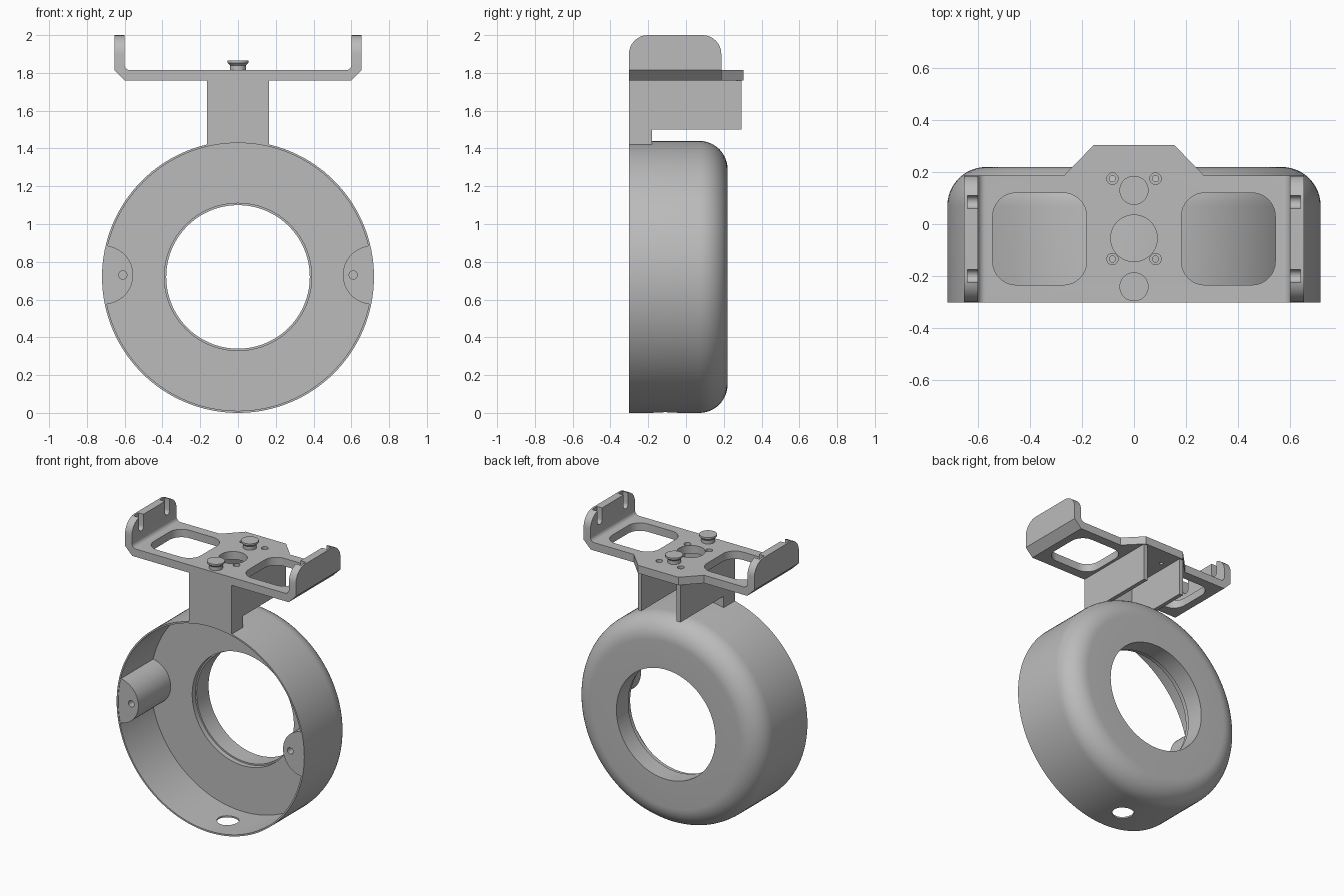
import bpy, bmesh, math
from mathutils import Matrix, Vector

if "Cube" in bpy.data.objects:
    bpy.data.objects.remove(bpy.data.objects["Cube"])

grey = bpy.data.materials.new("plain grey")
grey.use_nodes = True
GREY = (0.5, 0.5, 0.5, 1)
grey.diffuse_color = GREY
grey.node_tree.nodes["Principled BSDF"].inputs["Base Color"].default_value = GREY

RING_Z, RING_R = 0.72, 0.72
FRONT = -0.302


def finish(name, bm):
    bmesh.ops.recalc_face_normals(bm, faces=bm.faces)
    mesh = bpy.data.meshes.new(name)
    bm.to_mesh(mesh)
    bm.free()
    mesh.materials.append(grey)
    ob = bpy.data.objects.new(name, mesh)
    bpy.context.collection.objects.link(ob)
    return ob


def prism(name, points, axis, a, b):
    """Extrude a 2D outline along an axis from a to b."""
    place = {"x": lambda u, v: (a, u, v), "y": lambda u, v: (u, a, v),
             "z": lambda u, v: (u, v, a)}[axis]
    bm = bmesh.new()
    face = bm.faces.new([bm.verts.new(place(u, v)) for u, v in points])
    out = bmesh.ops.extrude_face_region(bm, geom=[face])
    step = Vector([(b - a) * (axis == k) for k in "xyz"])
    bmesh.ops.translate(bm, vec=step, verts=[g for g in out["geom"] if isinstance(g, bmesh.types.BMVert)])
    return finish(name, bm)


def arc(cx, cy, r, start, end, n):
    angles = [math.radians(start + (end - start) * i / n) for i in range(n + 1)]
    return [(cx + r * math.cos(t), cy + r * math.sin(t)) for t in angles]


def circle(cx, cy, r, n=48):
    return arc(cx, cy, r, 0, 360, n)[:-1]


def rounded(x0, x1, y0, y1, r):
    return (arc(x1 - r, y1 - r, r, 0, 90, 8) + arc(x0 + r, y1 - r, r, 90, 180, 8)
            + arc(x0 + r, y0 + r, r, 180, 270, 8) + arc(x1 - r, y0 + r, r, 270, 360, 8))


def lathe(name, profile, axis, centre, n):
    """Turn a closed or open (radius, height) outline around an axis."""
    bm = bmesh.new()
    verts = [bm.verts.new((r, 0, h)) for r, h in profile]
    edges = [bm.edges.new((verts[i - 1], v)) for i, v in enumerate(verts)]
    bmesh.ops.spin(bm, geom=verts + edges, cent=(0, 0, 0), axis=(0, 0, 1),
                   angle=math.tau, steps=n, use_merge=True)
    bmesh.ops.remove_doubles(bm, verts=bm.verts, dist=1e-5)
    if axis == "y":
        bm.transform(Matrix.Rotation(-math.pi / 2, 4, "X"))
    bm.transform(Matrix.Translation(centre))
    return finish(name, bm)


def combine(ob, other, how="DIFFERENCE"):
    mod = ob.modifiers.new("shape", "BOOLEAN")
    mod.operation, mod.object, mod.solver = how, other, "EXACT"
    bpy.context.view_layer.update()
    mesh = bpy.data.meshes.new_from_object(ob.evaluated_get(bpy.context.evaluated_depsgraph_get()))
    ob.modifiers.clear()
    ob.data = mesh
    bpy.data.objects.remove(other)


def smooth(ob):
    bpy.ops.object.select_all(action="DESELECT")
    ob.select_set(True)
    bpy.context.view_layer.objects.active = ob
    bpy.ops.object.shade_smooth_by_angle(angle=math.radians(30))


# Ring housing: thin wall open at the front, thick rounded back
outline = [(0.38, 0.22), (0.38, 0.09), (0.39, 0.09), (0.39, 0.055), (0.709, 0.055),
           (0.709, FRONT), (RING_R, FRONT)] + arc(RING_R - 0.15, 0.07, 0.15, 0, 90, 12)
housing = lathe("ring_housing", outline, "y", (0, 0, RING_Z), 128)
combine(housing, prism("drain_cutter", circle(0, -0.11, 0.07), "z", -0.1, 0.1))
smooth(housing)

# Screw bosses on the inside wall
for side, name in ((1, "left"), (-1, "right")):
    boss = prism(name + "_screw_boss", circle(side * 0.71, 0.73, 0.155), "y", FRONT + 0.003, 0.06)
    combine(boss, prism("trim", circle(0, RING_Z, 0.712, 128), "y", -0.5, 0.3), "INTERSECT")
    combine(boss, prism("bore", circle(side * 0.61, 0.73, 0.022, 24), "y", -0.5, -0.05))
    smooth(boss)

# Neck: front block that meets the ring, and two side fins behind it
neck = prism("neck_block", [(-0.163, 1.40), (0.163, 1.40), (0.163, 1.765), (-0.163, 1.765)],
             "y", FRONT, -0.18)
combine(neck, prism("trim", circle(0, RING_Z, 0.714, 128), "y", -0.5, 0.3))
for side, name in ((1, "left"), (-1, "right")):
    prism(name + "_neck_fin", [(-0.19, 1.50), (0.295, 1.50), (0.295, 1.765), (-0.19, 1.765)],
          "x", side * 0.135, side * 0.163)

# Tray: U-shaped section with chamfered lower corners and filleted inside corners
half = ([(0.60, 1.76), (0.655, 1.815), (0.655, 2.0), (0.602, 2.0)]
        + arc(0.572, 1.845, 0.03, 0, -90, 6))
section = half + [(-x, z) for x, z in reversed(half)]
tray = prism("tray", section, "y", FRONT, 0.187)
bm = bmesh.new()
bm.from_mesh(tray.data)
corners = [e for e in bm.edges if all(v.co.z > 1.99 for v in e.verts)
           and abs(e.verts[0].co.y - e.verts[1].co.y) < 0.01
           and abs(e.verts[0].co.x - e.verts[1].co.x) < 0.1]
bmesh.ops.bevel(bm, geom=corners, offset=0.1, segments=8, profile=0.5, affect="EDGES")
bm.to_mesh(tray.data)
bm.free()
tongue = [(-0.27, 0.1), (0.27, 0.1), (0.27, 0.187), (0.155, 0.305), (-0.155, 0.305), (-0.27, 0.187)]
combine(tray, prism("tongue", tongue, "z", 1.76, 1.815), "UNION")

# Tray openings: windows, centre hole, screw holes and slots inside the end walls
combine(tray, prism("hole", circle(0, -0.055, 0.09), "z", 1.7, 1.9))
for side in (-1, 1):
    combine(tray, prism("window", rounded(*sorted((side * 0.183, side * 0.545)), -0.235, 0.12, 0.09),
                        "z", 1.7, 1.9))
    for y in (0.175, -0.135):
        combine(tray, prism("bore", circle(side * 0.083, y, 0.012, 24), "z", 1.7, 1.9))
        combine(tray, prism("counterbore", circle(side * 0.083, y, 0.022, 24), "z", 1.795, 1.9))
    for y in (-0.2, 0.085):
        slot = [(y + 0.025, 2.1), (y - 0.025, 2.1)] + arc(y, 1.92, 0.025, 180, 360, 8)
        combine(tray, prism("slot", slot, "x", side * 0.55, side * 0.642))
smooth(tray)

# Locating pegs with flared heads
for y, name in ((0.13, "rear_peg"), (-0.242, "front_peg")):
    peg = lathe(name, [(0, 0), (0.043, 0), (0.043, 0.03), (0.056, 0.043), (0.056, 0.055), (0, 0.055)],
                "z", (0, y, 1.81), 40)
    smooth(peg)
